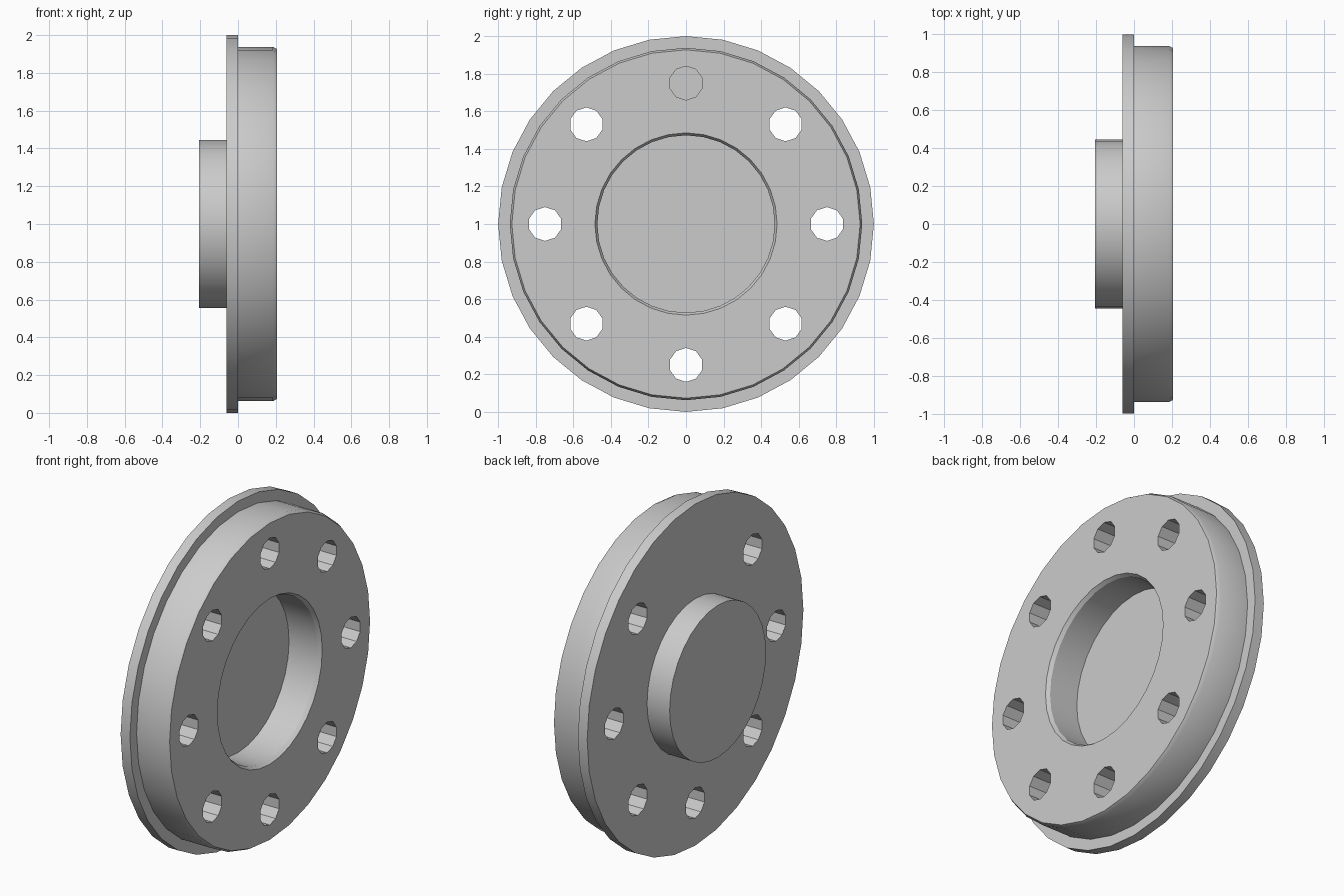
import bpy
import bmesh
from math import sin, cos, pi, radians
from mathutils import Matrix

cube = bpy.data.objects.get("Cube")
if cube:
    bpy.data.objects.remove(cube, do_unlink=True)

GREY = (0.6, 0.6, 0.6, 1)
grey = bpy.data.materials.new("light grey metal")
grey.use_nodes = True
grey.diffuse_color = GREY
grey.node_tree.nodes["Principled BSDF"].inputs["Base Color"].default_value = GREY


def add_object(name, bm):
    bmesh.ops.recalc_face_normals(bm, faces=bm.faces)
    mesh = bpy.data.meshes.new(name)
    bm.to_mesh(mesh)
    bm.free()
    mesh.materials.append(grey)
    obj = bpy.data.objects.new(name, mesh)
    bpy.context.collection.objects.link(obj)
    return obj


def lathe_x(name, profile, sides):
    """Turn (x, radius) points around the x axis at mid height and cap both ends."""
    bm = bmesh.new()
    rings = []
    for x, r in profile:
        angles = [2 * pi * i / sides for i in range(sides)]
        rings.append([bm.verts.new((x, r * sin(a), 1 + r * cos(a))) for a in angles])
    for a, b in zip(rings, rings[1:]):
        for i in range(sides):
            j = (i + 1) % sides
            bm.faces.new((a[i], a[j], b[j], b[i]))
    bm.faces.new(rings[0])
    bm.faces.new(rings[-1])
    return add_object(name, bm)


# Flanged plate: boss, flange, chamfered body and round recess
plate = lathe_x("flanged_plate", [
    (-0.206, 0.446), (-0.06, 0.446),
    (-0.06, 1.0), (0.0, 1.0),
    (0.0, 0.938), (0.185, 0.938), (0.206, 0.927),
    (0.206, 0.485), (0.185, 0.472), (0.0, 0.472),
], 32)

# Bolt hole cutters: seven go right through, the top one stops at the flange
bm = bmesh.new()
for k in range(8):
    a = k * pi / 4
    start = 0.002 if k == 0 else -0.2
    end = 0.4
    place = Matrix.Translation(((start + end) / 2, 0.75 * sin(a), 1 + 0.75 * cos(a)))
    turn = Matrix.Rotation(radians(90), 4, 'Y') @ Matrix.Rotation(radians(90), 4, 'Z')
    bmesh.ops.create_cone(bm, cap_ends=True, segments=10, radius1=0.09,
                          radius2=0.09, depth=end - start, matrix=place @ turn)
cutter = add_object("bolt_hole_cutter", bm)
cutter.hide_render = True

# Cut the holes, then discard the cutter
cut = plate.modifiers.new("bolt_holes", 'BOOLEAN')
cut.operation = 'DIFFERENCE'
cut.solver = 'EXACT'
cut.object = cutter
bpy.ops.object.select_all(action='DESELECT')
plate.select_set(True)
bpy.context.view_layer.objects.active = plate
bpy.ops.object.modifier_apply(modifier=cut.name)
bpy.data.objects.remove(cutter, do_unlink=True)

bpy.ops.object.shade_smooth_by_angle(angle=radians(30))
